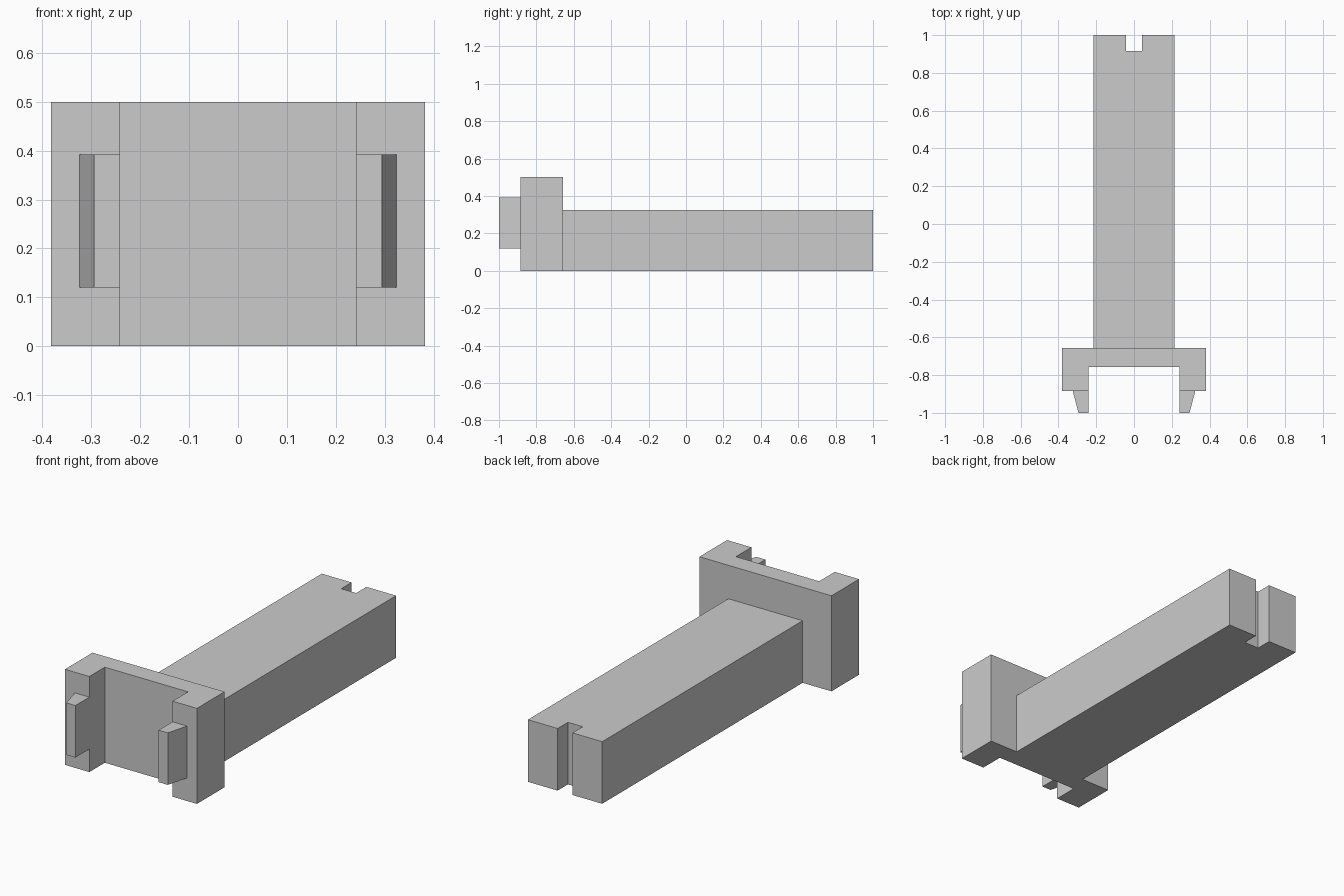
import bpy
import bmesh

cube = bpy.data.objects.get("Cube")
if cube:
    bpy.data.objects.remove(cube, do_unlink=True)

grey = bpy.data.materials.new("plain grey")
grey.use_nodes = True
colour = (0.6, 0.6, 0.6, 1)
grey.diffuse_color = colour
grey.node_tree.nodes["Principled BSDF"].inputs["Base Color"].default_value = colour


def extrude_outline(name, outline, z0, z1):
    """Raise a flat xy outline into a solid between two heights."""
    bm = bmesh.new()
    face = bm.faces.new([bm.verts.new((x, y, z0)) for x, y in outline])
    raised = bmesh.ops.extrude_face_region(bm, geom=[face])["geom"]
    verts = [v for v in raised if isinstance(v, bmesh.types.BMVert)]
    bmesh.ops.translate(bm, verts=verts, vec=(0, 0, z1 - z0))
    bmesh.ops.recalc_face_normals(bm, faces=bm.faces)
    mesh = bpy.data.meshes.new(name)
    bm.to_mesh(mesh)
    bm.free()
    mesh.materials.append(grey)
    obj = bpy.data.objects.new(name, mesh)
    bpy.context.collection.objects.link(obj)
    return obj


def mirrored(half):
    """Complete a symmetric outline from its +x half."""
    return half + [(-x, y) for x, y in reversed(half)]


# Long beam with a slot in its rear end
extrude_outline("beam", mirrored([
    (0.043, 0.915), (0.043, 1), (0.215, 1), (0.215, -0.66)]), 0, 0.325)

# Upright head plate with two forward cheeks
extrude_outline("head_plate", mirrored([
    (0.241, -0.757), (0.241, -0.885), (0.382, -0.885), (0.382, -0.657)]), 0, 0.5)

# Tapered prongs on the cheeks
prong = [(0.241, -0.885), (0.241, -1), (0.294, -1), (0.324, -0.885)]
for side, sign in (("left", 1), ("right", -1)):
    extrude_outline(side + "_prong", [(sign * x, y) for x, y in prong], 0.12, 0.392)
